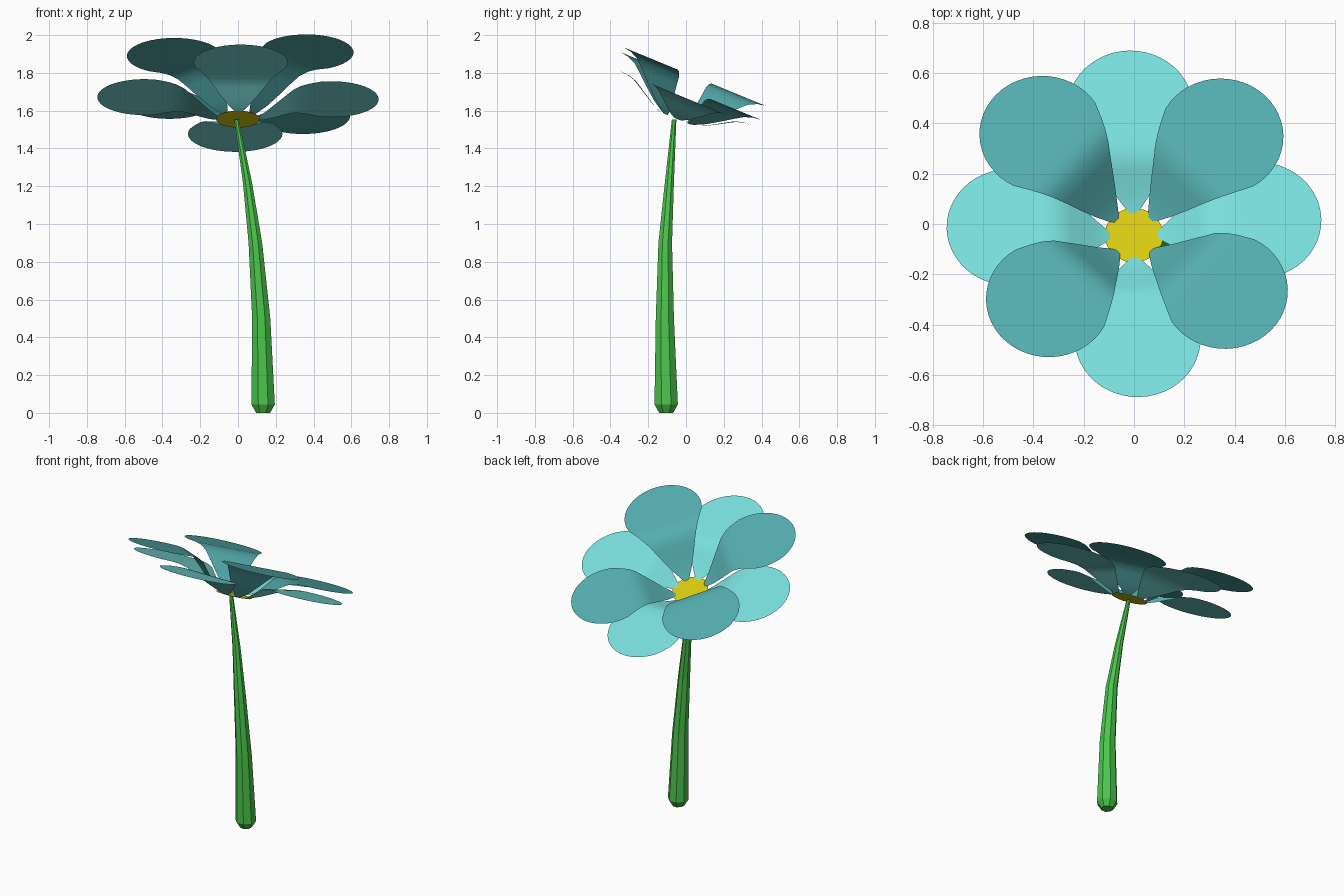
import bpy, bmesh
from math import sin, cos, pi, radians
from mathutils import Matrix, Vector

if "Cube" in bpy.data.objects:
    bpy.data.objects.remove(bpy.data.objects["Cube"])


def material(name, rgb):
    m = bpy.data.materials.new(name)
    m.diffuse_color = (*rgb, 1)
    m.use_nodes = True
    m.node_tree.nodes["Principled BSDF"].inputs["Base Color"].default_value = m.diffuse_color
    return m


def finish(name, bm, mat, smooth=False):
    me = bpy.data.meshes.new(name)
    bm.to_mesh(me)
    bm.free()
    me.materials.append(mat)
    for p in me.polygons:
        p.use_smooth = smooth
    ob = bpy.data.objects.new(name, me)
    bpy.context.collection.objects.link(ob)
    return ob


green = material("stem_green", (0.07, 0.56, 0.07))
yellow = material("centre_yellow", (0.70, 0.60, 0.005))
light = material("petal_light", (0.19, 0.74, 0.72))
dark = material("petal_dark", (0.09, 0.42, 0.43))

# Flower head frame: leans towards the back
HEAD = Matrix.Translation((0, -0.045, 1.555)) @ Matrix.Rotation(radians(-22.4), 4, 'X')

# Stem: eight-sided, tapering and bending (x, y, z, radius)
path = [(0.133, -0.105, 0.0, 0.040), (0.133, -0.105, 0.045, 0.067),
        (0.123, -0.112, 0.50, 0.052), (0.092, -0.110, 0.90, 0.039),
        (0.050, -0.088, 1.22, 0.026), (-0.008, -0.063, 1.553, 0.013)]
bm = bmesh.new()
rings = []
for x, y, z, r in path:
    angles = [(i + 0.5) * pi / 4 for i in range(8)]
    rings.append([bm.verts.new((x + r * cos(a), y + r * sin(a), z)) for a in angles])
for a, b in zip(rings, rings[1:]):
    for i in range(8):
        j = (i + 1) % 8
        bm.faces.new((a[i], a[j], b[j], b[i]))
bm.faces.new(rings[0][::-1])
bm.faces.new(rings[-1])
finish("stem", bm, green)

# Flower centre: flat disc
bm = bmesh.new()
bmesh.ops.create_circle(bm, cap_ends=True, segments=20, radius=0.117, matrix=HEAD)
finish("flower_centre", bm, yellow)

# Petal: (distance from centre, half width, share of full rise)
BASE = [(0.095, 0.012, 0.0), (0.11, 0.028, 0.05), (0.15, 0.060, 0.20),
        (0.20, 0.098, 0.44), (0.25, 0.134, 0.69), (0.29, 0.164, 0.88),
        (0.33, 0.189, 0.97), (0.37, 0.211, 1.0)]
ROUND_AT, ROUND_R = 0.495, 0.25


def petal(name, angle, rise, mat):
    rows = list(BASE)
    for k in range(14):                       # round outer end
        a = radians(105 - k * 105 / 14)
        rows.append((ROUND_AT + ROUND_R * cos(a), ROUND_R * sin(a), 1.0))
    bm = bmesh.new()
    turn = HEAD @ Matrix.Rotation(radians(angle), 4, 'Z')
    pairs = [[bm.verts.new(turn @ Vector((r, s * w, h * rise))) for s in (-1, 1)]
             for r, w, h in rows]
    for a, b in zip(pairs, pairs[1:]):
        bm.faces.new((a[0], b[0], b[1], a[1]))
    tip = bm.verts.new(turn @ Vector((ROUND_AT + ROUND_R, 0, rise)))
    bm.faces.new((pairs[-1][0], tip, pairs[-1][1]))
    finish(name, bm, mat, smooth=True)


# Lower ring, level petals
for k, side in enumerate(("right", "back", "left", "front")):
    petal("lower_petal_" + side, 1.7 + 90 * k, 0.12, light)

# Upper ring, raised to slightly different heights
for side, angle, rise in (("back_right", 46.0, 0.165), ("back_left", 137.4, 0.243),
                          ("front_left", 226.9, 0.213), ("front_right", 316.9, 0.243)):
    petal("upper_petal_" + side, angle, rise, dark)
